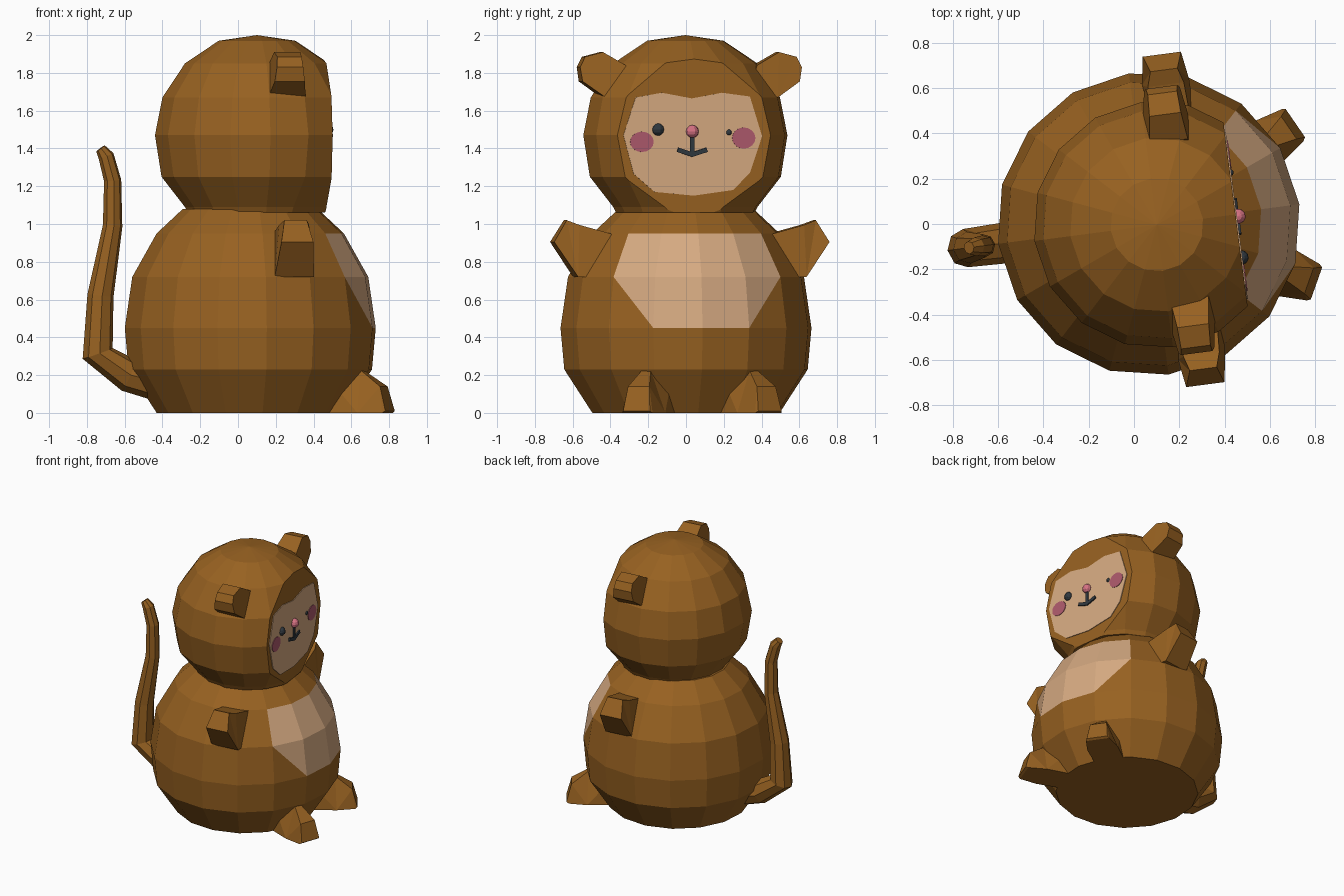
import bpy, bmesh
from math import cos, sin, pi, radians
from mathutils import Matrix, Vector

if "Cube" in bpy.data.objects:
    bpy.data.objects.remove(bpy.data.objects["Cube"])

# Everything is built facing +x about its own axis, then turned a little
PLACE = Matrix.Translation((0.065, 0, 0)) @ Matrix.Rotation(radians(7.5), 4, 'Z')


def material(name, rgb):
    m = bpy.data.materials.new(name)
    m.diffuse_color = (*rgb, 1)
    m.use_nodes = True
    m.node_tree.nodes["Principled BSDF"].inputs["Base Color"].default_value = m.diffuse_color
    return m


BROWN = material("brown_fur", (0.31, 0.12, 0.015))
TAN = material("tan_skin", (0.67, 0.40, 0.22))
PINK = material("pink_cheek", (0.42, 0.10, 0.15))
ROSE = material("rose_nose", (0.68, 0.17, 0.23))
DARK = material("dark", (0.03, 0.04, 0.05))


def finish(name, bm, *mats, local=None):
    bmesh.ops.recalc_face_normals(bm, faces=bm.faces)
    bm.transform(PLACE @ (local or Matrix()))
    me = bpy.data.meshes.new(name)
    bm.to_mesh(me)
    bm.free()
    for m in mats:
        me.materials.append(m)
    ob = bpy.data.objects.new(name, me)
    bpy.context.collection.objects.link(ob)
    return ob


def skin(bm, rings):
    n = len(rings[0])
    for a, b in zip(rings, rings[1:]):
        for i in range(n):
            j = (i + 1) % n
            bm.faces.new((a[i], a[j], b[j], b[i]))
    bm.faces.new(rings[0])
    bm.faces.new(rings[-1])


def lathe(profile, cx=0, cy=0, n=16):
    bm = bmesh.new()
    rings = [[bm.verts.new((cx + r * cos(2 * pi * i / n), cy + r * sin(2 * pi * i / n), z))
              for i in range(n)] for r, z in profile]
    skin(bm, rings)
    return bm, rings


def prism(name, pts, local):
    """Profile in x/z with its own half width at every point."""
    bm = bmesh.new()
    rings = [[bm.verts.new((u, s * w, v)) for u, v, w in pts] for s in (-1, 1)]
    skin(bm, rings)
    bmesh.ops.triangulate(bm, faces=[f for f in bm.faces if len(f.verts) > 4])
    return finish(name, bm, BROWN, local=local)


# Body with the belly patch painted on its front faces
bm, rings = lathe([(0.50, 0), (0.65, 0.23), (0.67, 0.45), (0.63, 0.72), (0.50, 0.95), (0.36, 1.08)])
for a, b in ((1, 2), (-1, -2)):
    bmesh.ops.connect_verts(bm, verts=[rings[2][a], rings[3][b]])
patch = {rings[k][i] for k in (3, 4) for i in range(-2, 3)} | {rings[2][i] for i in (-1, 0, 1)}
for f in bm.faces:
    if all(v in patch for v in f.verts):
        f.material_index = 1
finish("body", bm, BROWN, TAN)

# Head, sliced flat at the front
FACE = 0.385
bm, rings = lathe([(0.37, 1.06), (0.385, 1.09), (0.51, 1.25), (0.545, 1.47), (0.505, 1.67),
                   (0.385, 1.85), (0.205, 1.97), (0, 2.0)], cx=0.035, cy=-0.008)
bmesh.ops.remove_doubles(bm, verts=bm.verts, dist=0.0005)
cut = bmesh.ops.bisect_plane(bm, geom=bm.verts[:] + bm.edges[:] + bm.faces[:],
                             plane_co=(FACE, 0, 0), plane_no=(1, 0, 0), clear_outer=True)
bmesh.ops.holes_fill(bm, edges=[e for e in bm.edges if e.is_boundary], sides=0)
finish("head", bm, BROWN)

# Face mask
outline = [(-0.32, 1.67), (-0.18, 1.695), (-0.02, 1.665), (0.14, 1.695), (0.29, 1.675), (0.355, 1.465),
           (0.29, 1.27), (0.20, 1.18), (-0.01, 1.15), (-0.22, 1.17), (-0.33, 1.265), (-0.385, 1.47)]
bm = bmesh.new()
skin(bm, [[bm.verts.new((x, y, z)) for y, z in outline] for x in (FACE - 0.02, FACE + 0.005)])
finish("face_mask", bm, TAN)


# Small face features
def ball(name, mat, y, z, r, x=FACE, seg=10):
    bm = bmesh.new()
    bmesh.ops.create_uvsphere(bm, u_segments=seg, v_segments=6, radius=r)
    finish(name, bm, mat, local=Matrix.Translation((x, y, z)))


def disc(name, mat, y, z, ry, rz):
    bm = bmesh.new()
    rr = [[bm.verts.new((x, y + ry * cos(pi * i / 8), z + rz * sin(pi * i / 8)))
           for i in range(16)] for x in (FACE - 0.01, FACE + 0.009)]
    skin(bm, rr)
    finish(name, bm, mat)


def bar(name, y, z, size, tilt=0):
    bm = bmesh.new()
    bmesh.ops.create_cube(bm, size=1, matrix=Matrix.Diagonal((*size, 1)))
    finish(name, bm, DARK, local=Matrix.Translation((FACE, y, z)) @ Matrix.Rotation(radians(tilt), 4, 'X'))


ball("left_eye", DARK, -0.20, 1.50, 0.033)
ball("right_eye", DARK, 0.178, 1.485, 0.016)
disc("left_cheek", PINK, -0.287, 1.435, 0.063, 0.054)
disc("right_cheek", PINK, 0.257, 1.455, 0.062, 0.056)
ball("nose", ROSE, -0.018, 1.49, 0.034, x=FACE + 0.01)
bar("mouth_stem", -0.018, 1.42, (0.03, 0.024, 0.09))
for s, side in ((-1, "left"), (1, "right")):
    bar(side + "_mouth", -0.018 + s * 0.038, 1.38, (0.03, 0.085, 0.024), s * 18)

# Ears, arms and feet on both sides
ear = [(0.32, 1.72, 0.10), (0.35, 1.84, 0.085), (0.47, 1.91, 0.07), (0.565, 1.885, 0.065),
       (0.592, 1.83, 0.07), (0.58, 1.755, 0.08), (0.46, 1.67, 0.10)]
arm = [(0.38, 0.72, 0.11), (0.42, 0.945, 0.09), (0.60, 0.995, 0.08), (0.665, 1.02, 0.06),
       (0.735, 0.905, 0.085), (0.61, 0.72, 0.105)]
foot = [(0.42, 0, 0.105), (0.50, 0.15, 0.09), (0.63, 0.225, 0.025), (0.75, 0.14, 0.06),
        (0.785, 0.01, 0.075), (0.77, 0, 0.085), (0.64, 0, 0.11)]
for s, side in ((-1, "left"), (1, "right")):
    turn = Matrix.Rotation(s * pi / 2, 4, 'Z')
    prism(side + "_ear", ear, Matrix.Translation((0.135, 0, 0)) @ turn)
    prism(side + "_arm", arm, Matrix.Translation((0.155, 0, 0)) @ turn)
    prism(side + "_foot", foot, Matrix.Rotation(radians(s * 27), 4, 'Z'))

# Tail swept along a path of (x, z, radius)
path = [(-0.45, 0.15, 0.10), (-0.65, 0.20, 0.09), (-0.815, 0.315, 0.085), (-0.80, 0.62, 0.07),
        (-0.735, 0.99, 0.052), (-0.735, 1.23, 0.046), (-0.77, 1.36, 0.042), (-0.80, 1.40, 0.028)]
bm = bmesh.new()
rings = []
for k, (x, z, r) in enumerate(path):
    p, q = path[max(k - 1, 0)], path[min(k + 1, len(path) - 1)]
    t = Vector((q[0] - p[0], 0, q[1] - p[1])).normalized()
    side = Vector((0, 1, 0)).cross(t)
    rings.append([bm.verts.new(Vector((x, 0, z)) + r * (cos(pi * i / 4) * side + sin(pi * i / 4) * Vector((0, 1, 0))))
                  for i in range(8)])
skin(bm, rings)
finish("tail", bm, BROWN)
